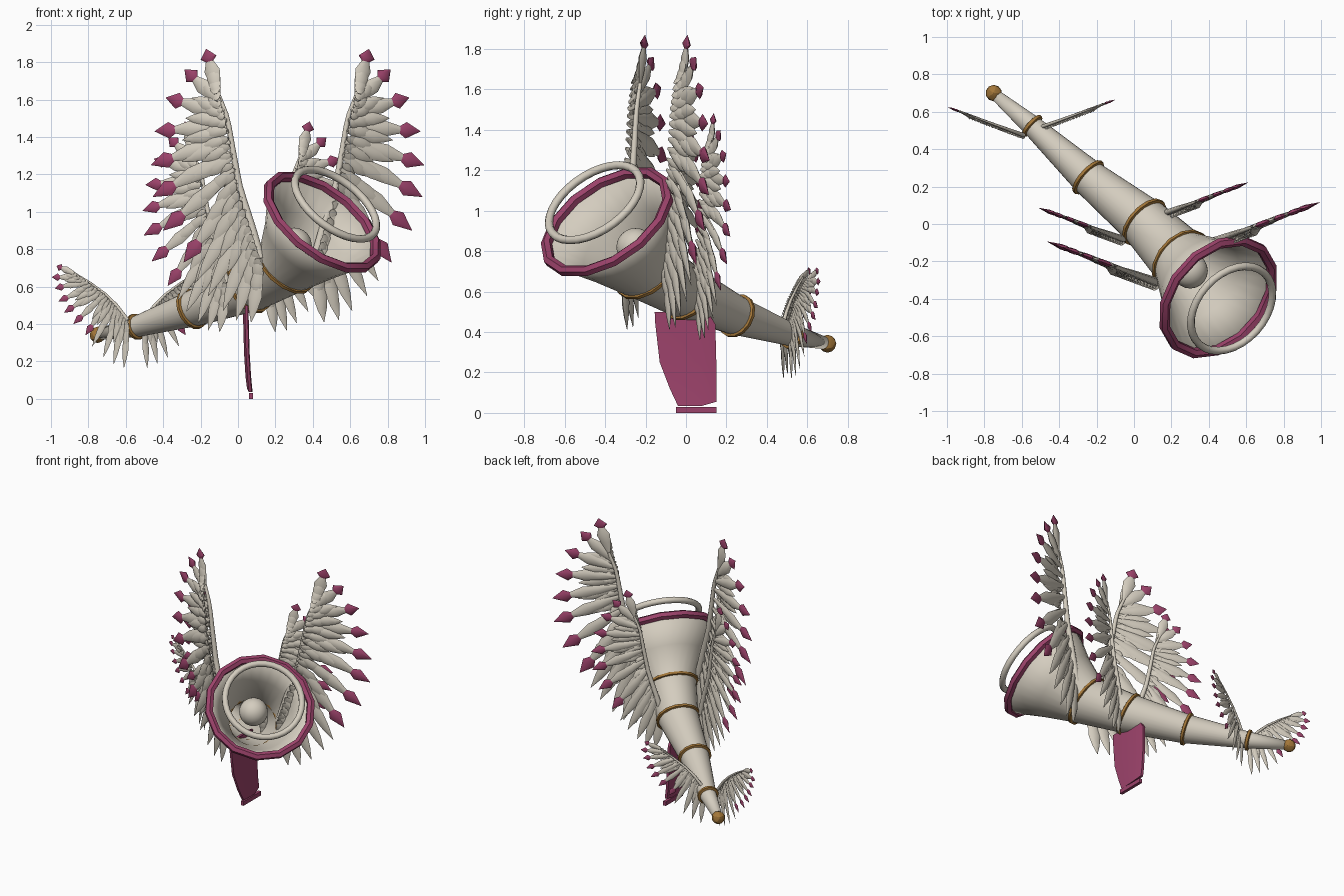
import bpy, bmesh, math
from mathutils import Vector, Matrix

if "Cube" in bpy.data.objects:
    bpy.data.objects.remove(bpy.data.objects["Cube"])


def material(name, rgb):
    m = bpy.data.materials.new(name)
    m.diffuse_color = (*rgb, 1)
    m.use_nodes = True
    m.node_tree.nodes["Principled BSDF"].inputs["Base Color"].default_value = m.diffuse_color
    return m


CREAM = material("cream", (0.66, 0.61, 0.52))
PINK = material("raspberry", (0.33, 0.055, 0.145))
GOLD = material("old gold", (0.36, 0.18, 0.04))


def finish(bm, name, mats, angle=40):
    bmesh.ops.recalc_face_normals(bm, faces=bm.faces[:])
    me = bpy.data.meshes.new(name)
    bm.to_mesh(me)
    bm.free()
    ob = bpy.data.objects.new(name, me)
    bpy.context.collection.objects.link(ob)
    for m in mats:
        me.materials.append(m)
    bpy.ops.object.select_all(action='DESELECT')
    ob.select_set(True)
    bpy.context.view_layer.objects.active = ob
    bpy.ops.object.shade_smooth_by_angle(angle=math.radians(angle))
    return ob


def loft(bm, rings, mat=0, caps=True):
    vs = [[bm.verts.new(p) for p in r] for r in rings]
    n = len(vs[0])
    for a, b in zip(vs, vs[1:]):
        for i in range(n):
            bm.faces.new((a[i], a[(i + 1) % n], b[(i + 1) % n], b[i])).material_index = mat
    if caps:
        bm.faces.new(vs[0]).material_index = mat
        bm.faces.new(vs[-1]).material_index = mat


def sample(pts, t):
    f = min(max(t, 0), 1) * (len(pts) - 1)
    i = min(int(f), len(pts) - 2)
    return Vector(pts[i]).lerp(Vector(pts[i + 1]), f - i)


# Horn stations: centre, upward pitch in degrees, radius
SIDE = Vector((0.67, 0.742, 0))
HORN = [((-.74, .69, .345), 10, .03), ((-.545, .525, .385), 15, .056),
        ((-.245, .25, .48), 20, .097), ((.055, .01, .59), 30, .135),
        ((.25, -.19, .705), 40, .168), ((.355, -.295, .825), 43, .25),
        ((.45, -.39, .945), 44, .345)]


def frame(pitch):
    p = math.radians(pitch)
    n = Vector((.742 * math.cos(p), -.67 * math.cos(p), math.sin(p)))
    return n, n.cross(SIDE)


def circle(c, pitch, r, seg):
    n, t = frame(pitch)
    return [Vector(c) + r * (math.cos(a) * SIDE + math.sin(a) * t)
            for a in (2 * math.pi * i / seg for i in range(seg))]


def hoop(name, c, pitch, r, tube, seg, sides, mat, angle=40):
    """Torus around the horn axis."""
    n, t = frame(pitch)
    bm = bmesh.new()
    rings = []
    for i in range(seg + 1):
        a = 2 * math.pi * i / seg
        d = math.cos(a) * SIDE + math.sin(a) * t
        rings.append([Vector(c) + d * (r + tube * math.cos(b)) + n * tube * math.sin(b)
                      for b in (2 * math.pi * (k + .5) / sides for k in range(sides))])
    loft(bm, rings, caps=False)
    bmesh.ops.remove_doubles(bm, verts=bm.verts[:], dist=1e-5)
    finish(bm, name, [mat], angle)


# Horn body, open at the bell
bm = bmesh.new()
loft(bm, [circle(c, p, r, 28) for c, p, r in HORN], caps=False)
horn = finish(bm, "horn", [CREAM], 60)
wall = horn.modifiers.new("wall", 'SOLIDIFY')
wall.thickness = .01

# Rim, floating halo and gold bands
hoop("bell_rim", HORN[-1][0], 44, .345, .028, 14, 6, PINK)
hoop("halo", (.522, -.452, 1.04), 44, .258, .021, 32, 8, CREAM, 60)
for k in range(1, 5):
    c, p, r = HORN[k]
    hoop("band", c, p, r + .004, .014, 14, 5, GOLD)

# Mouth knob and ball inside the bell
for name, c, r, sub, mat in (("mouth_knob", (-.75, .70, .342), .044, 2, GOLD),
                             ("inner_ball", (.30, -.25, .82), .095, 3, CREAM)):
    bm = bmesh.new()
    bmesh.ops.create_icosphere(bm, subdivisions=sub, radius=r, matrix=Matrix.Translation(c))
    finish(bm, name, [mat], 20 if mat == GOLD else 60)

# Handle plate, folded along its length, with a foot bar
bm = bmesh.new()
rows = [(.50, -.155, .07, .12, .045), (.44, -.152, .07, .145, .045), (.25, -.13, .075, .15, .05),
        (.12, -.08, .08, .15, .058), (.035, -.04, .08, .15, .066)]
rings = []
for z, y0, y1, y2, x in rows:
    z2 = z + .02 if z < .1 else (z - .02 if z > .49 else z)
    rings.append([Vector(q) for q in ((x - .008, y0, z), (x - .008, y1, z), (x - .018, y2, z2),
                                      (x, y2, z2), (x + .012, y1, z), (x + .008, y0, z))])
loft(bm, rings)
finish(bm, "handle", [PINK], 15)
bm = bmesh.new()
bmesh.ops.create_cube(bm, size=1, matrix=Matrix.Translation((.069, .05, .015))
                      @ Matrix.Diagonal((.022, .20, .03, 1)))
finish(bm, "handle_foot", [PINK])

# Feather outlines: position along the feather, relative width
PLAIN = [(0, .3), (.3, .75), (.6, 1), (.8, .65), (1, .03)]
BODY = [(0, .3), (.3, .75), (.52, 1), (.74, .45)]
TIP = [(.71, .4), (.81, 1.05), (1, .03)]


def wing(name, root, side, arm, tips, pinks, s):
    """Swept wing plane: u runs outward, w up, d toward the front."""
    root = Vector(root)
    out = Vector((side, .37, 0))
    nrm = Vector((side * .37, -1, 0)).normalized()

    def place(uw, d=0):
        return root + out * uw[0] + Vector((0, 0, uw[1])) + nrm * d

    def feather(bm, base, tip, width, depth, parts):
        ax = (tip - base).normalized()
        per = Vector((-ax.y, ax.x))
        for outline, mat in parts:
            rings = []
            for t, k in outline:
                mid = base.lerp(tip, t)
                rings.append([place(mid + per * (width * k * math.cos(a)),
                                    depth * (1 - t) + width * .38 * k * math.sin(a))
                              for a in (math.pi * j / 3 for j in range(6))])
            loft(bm, rings, mat)

    bm = bmesh.new()
    n = len(tips)
    # Flight feathers
    for i, tip in enumerate(tips):
        base = sample(arm, 1 - i / (n - 1))
        parts = [(BODY, 0), (TIP, 1)] if i < pinks else [(PLAIN, 0)]
        feather(bm, base, Vector(tip), (.042 if i < pinks else .038) * s, 0, parts)
    # Overlapping covert rows on the front
    for count, reach, width, depth in ((15, .62, .036, .02), (19, .38, .033, .035), (22, .2, .03, .045)):
        for i in range(count):
            f = i / (count - 1)
            base = sample(arm, 1 - f)
            tip = base.lerp(sample(tips, f), reach)
            feather(bm, base, tip, width * s, depth * s, [(PLAIN, 0)])
    finish(bm, name + "_feathers", [CREAM, PINK], 50)

    # Arm bone along the leading edge
    bm = bmesh.new()
    rings = []
    for i in range(13):
        t = i / 12
        p = sample(arm, t)
        d = (sample(arm, t + .05) - sample(arm, t - .05)).normalized()
        per = Vector((-d.y, d.x))
        r = (.024 - .014 * t) * s
        rings.append([place(p + per * (r * math.cos(a)), r * math.sin(a))
                      for a in (math.pi * j / 4 for j in range(8))])
    loft(bm, rings)
    finish(bm, name + "_arm", [CREAM], 60)


ARM = [(0, 0), (.05, .18), (.11, .37), (.15, .59), (.175, .75), (.225, .88)]
TIPS = [(.29, 1.12), (.405, 1.01), (.505, .86), (.565, .68), (.585, .50), (.575, .33),
        (.52, .15), (.41, -.02), (.34, -.12), (.28, -.2), (.2, -.28), (.13, -.33), (.05, -.34)]
TAIL_ARM = [(0, 0), (.06, .08), (.12, .14), (.20, .20), (.28, .25)]
TAIL_TIPS = [(.38, .29), (.405, .23), (.39, .17), (.37, .10), (.34, .04), (.29, -.02),
             (.225, -.08), (.19, -.14), (.13, -.2), (.075, -.235), (.02, -.255)]


def scaled(pts, s):
    return [(u * s, w * s) for u, w in pts]


# Three pairs of wings
for label, side, front, rear, tail in (
        ("left", -1, (.12, -.31, .75), (-.06, -.08, .62), (-.59, .475, .42)),
        ("right", 1, (.41, -.10, .75), (.16, .055, .62), (-.505, .515, .42))):
    wing("front_wing_" + label, front, side, ARM, TIPS, 8, 1)
    wing("rear_wing_" + label, rear, side, scaled(ARM, .77), scaled(TIPS, .77), 8, .77)
    wing("tail_wing_" + label, tail, side, TAIL_ARM, TAIL_TIPS, 7, .45)
